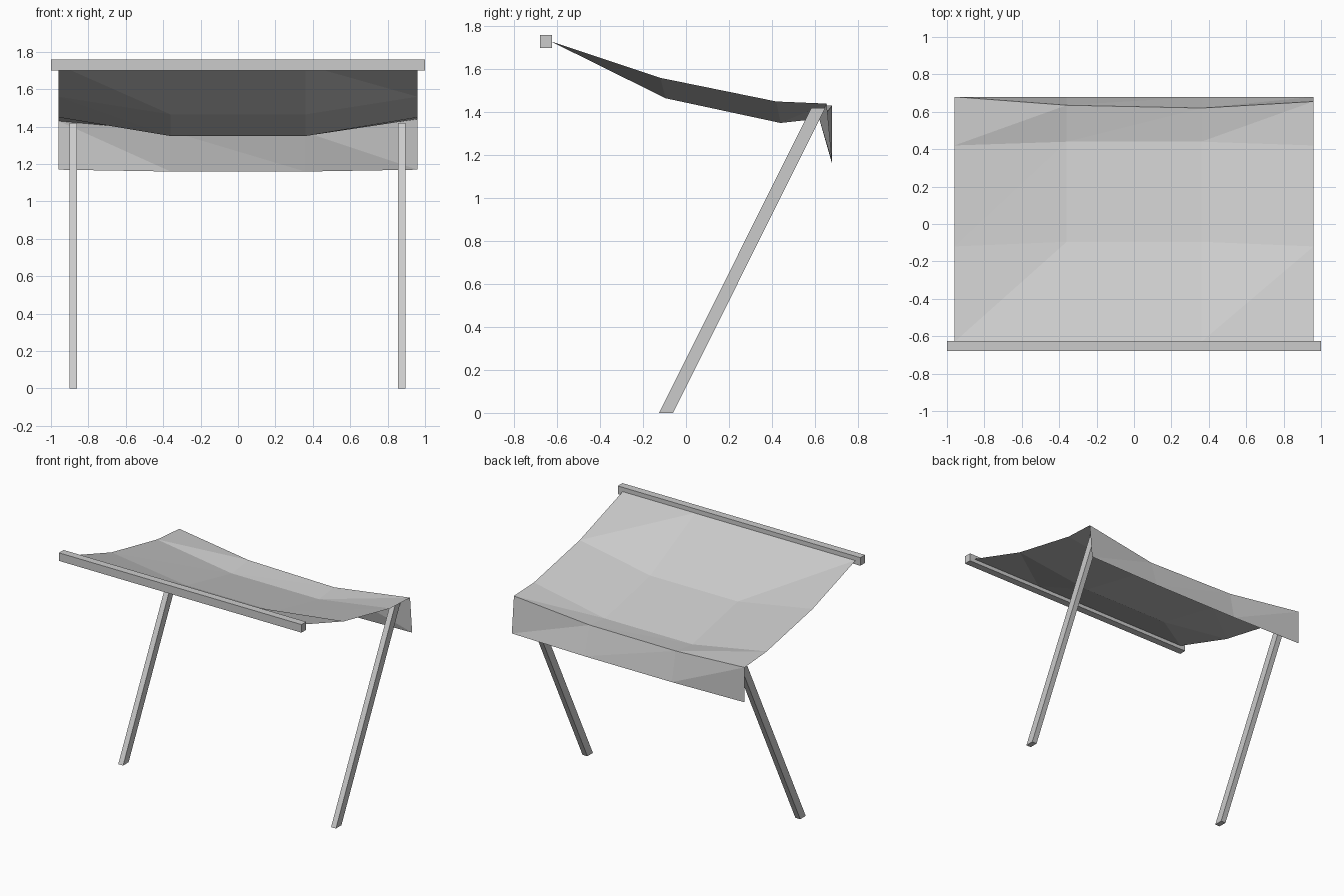
import bpy
import bmesh

cube = bpy.data.objects.get("Cube")
if cube:
    bpy.data.objects.remove(cube, do_unlink=True)

grey = bpy.data.materials.new("light grey")
grey.use_nodes = True
colour = (0.6, 0.6, 0.6, 1)
grey.diffuse_color = colour
grey.node_tree.nodes["Principled BSDF"].inputs["Base Color"].default_value = colour


def add_object(name, bm):
    mesh = bpy.data.meshes.new(name)
    bm.to_mesh(mesh)
    bm.free()
    mesh.materials.append(grey)
    obj = bpy.data.objects.new(name, mesh)
    bpy.context.collection.objects.link(obj)
    return obj


def add_bar(name, low, high, lean=0):
    """Box between two corners; its top is shifted along y by lean."""
    bm = bmesh.new()
    bmesh.ops.create_cube(bm, size=1)
    for v in bm.verts:
        top = v.co.z > 0
        v.co = [h if c > 0 else l for c, l, h in zip(v.co, low, high)]
        if top:
            v.co.y += lean
    return add_object(name, bm)


# Wall beam along the front and the two leaning legs
add_bar("wall_beam", (-1, -0.68, 1.70), (1, -0.625, 1.76))
for name, x in (("right_leg", -0.88), ("left_leg", 0.875)):
    add_bar(name, (x - 0.02, -0.125, 0), (x + 0.02, -0.06, 1.42), lean=0.708)

# Sagging cloth: each row holds (y, z) at the four columns, front to hem
columns = (-0.96, -0.36, 0.36, 0.96)
rows = (
    ((-0.63, 1.73),) * 4,
    ((-0.12, 1.56), (-0.095, 1.465), (-0.095, 1.465), (-0.12, 1.56)),
    ((0.42, 1.45), (0.44, 1.35), (0.44, 1.35), (0.42, 1.45)),
    ((0.68, 1.43), (0.635, 1.375), (0.62, 1.37), (0.655, 1.44)),
    ((0.68, 1.17), (0.68, 1.16), (0.68, 1.16), (0.68, 1.17)),
)
bm = bmesh.new()
grid = [[bm.verts.new((x, y, z)) for x, (y, z) in zip(columns, row)] for row in rows]
for front, back in zip(grid, grid[1:]):
    for i in range(len(columns) - 1):
        bm.faces.new((front[i], front[i + 1], back[i + 1]))
        bm.faces.new((front[i], back[i + 1], back[i]))
add_object("cloth_canopy", bm)
